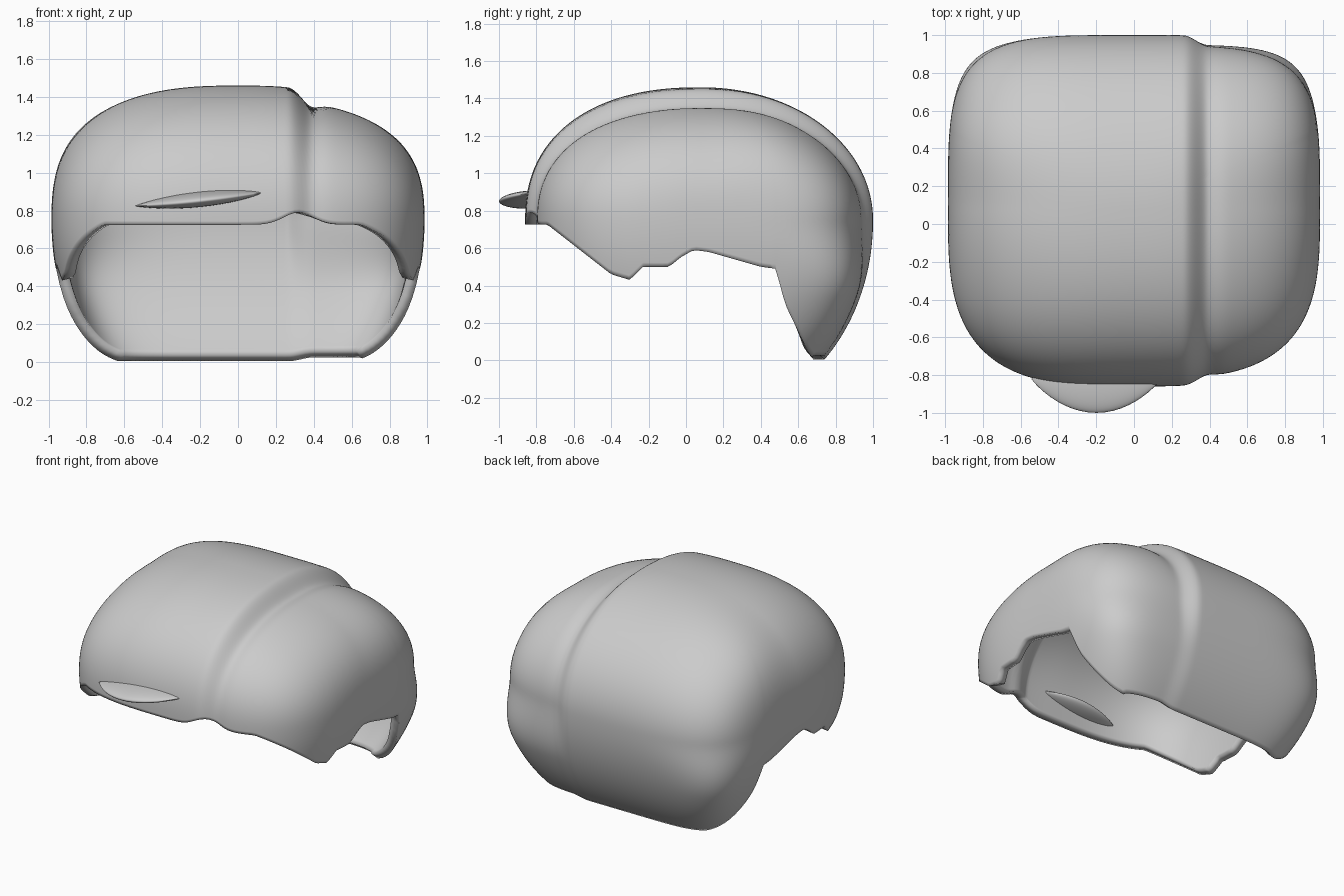
import bpy, bmesh
from math import sin, cos, pi, exp, radians
from mathutils import Vector

old = bpy.data.objects.get("Cube")
if old:
    bpy.data.objects.remove(old, do_unlink=True)

grey = bpy.data.materials.new("plain grey")
grey.use_nodes = True
grey.diffuse_color = (0.6, 0.6, 0.6, 1)
grey.node_tree.nodes["Principled BSDF"].inputs["Base Color"].default_value = grey.diffuse_color

CENTRE = Vector((0, 0.08, 0.75))
# hem height along the depth of the side, front to back
HEM = [(-0.74, 0.725), (-0.4, 0.46), (-0.3, 0.43), (-0.23, 0.5), (-0.09, 0.5),
       (-0.03, 0.55), (0.04, 0.59), (0.12, 0.58), (0.4, 0.5), (0.48, 0.49),
       (0.53, 0.3), (0.65, 0.05), (0.68, 0.005)]


def smoothstep(a, b, v):
    t = min(1, max(0, (v - a) / (b - a)))
    return t * t * (3 - 2 * t)


def bell(v, mid, width):
    return exp(-((v - mid) / width) ** 2)


def hem_height(p):
    if p.y <= HEM[0][0]:
        return HEM[0][1] + 0.065 * bell(p.x, 0.32, 0.11)
    for (y0, z0), (y1, z1) in zip(HEM, HEM[1:]):
        if p.y <= y1:
            return z0 + (z1 - z0) * (p.y - y0) / (y1 - y0)
    return HEM[-1][1] + 0.02 * smoothstep(0.27, 0.4, p.x)


def inside(d):
    """Rounded block, tapered below, lower beyond the parting on the left."""
    below = max(0, -d.z)
    u = abs(d.x) / (0.985 - 0.33 * below ** 2)
    if u >= 1:
        return False
    low = smoothstep(0, 0.4, below)
    step = smoothstep(0.26, 0.4, d.x)
    groove = bell(d.x, 0.39, 0.06)
    if d.y < 0:
        ny, depth = 3.2, 0.94 * (1 - 0.04 * step - 0.01 * groove)
    else:
        ny, depth = 4.2 + 1.8 * low, 0.92 * (1 - (0.06 - 0.04 * low) * step)
    if d.z < 0:
        nz, height = 6, 1.06
    else:
        nz = 2.6 + 0.5 * smoothstep(0, 0.5, d.y) - 0.1 * smoothstep(0, 0.5, -d.y)
        height = 0.71 * (1 - 0.1 * step - 0.03 * groove)
    m = 2.3 if d.y < 0 < d.z else 2.03
    y = abs(d.y) / (depth * (1 - u ** ny) ** (1 / ny))
    z = abs(d.z) / (height * (1 - u ** nz) ** (1 / nz))
    return y ** m + z ** m < 1


def surface(azimuth, elevation):
    ray = Vector((cos(azimuth) * cos(elevation), sin(azimuth) * cos(elevation), sin(elevation)))
    lo, hi = 0.2, 1.9
    for _ in range(18):
        mid = (lo + hi) / 2
        if inside(ray * mid):
            lo = mid
        else:
            hi = mid
    return CENTRE + ray * lo


def hem_elevation(azimuth):
    step = radians(2)
    e = radians(30)
    while e > -1.3:
        p = surface(azimuth, e - step)
        if p.z < hem_height(p):
            break
        e -= step
    lo, hi = e - step, e
    for _ in range(12):
        mid = (lo + hi) / 2
        p = surface(azimuth, mid)
        if p.z < hem_height(p):
            lo = mid
        else:
            hi = mid
    return hi


def finish(obj, angle):
    obj.data.materials.append(grey)
    bpy.ops.object.select_all(action="DESELECT")
    obj.select_set(True)
    bpy.context.view_layer.objects.active = obj
    bpy.ops.object.shade_smooth_by_angle(angle=radians(angle))


# hair shell: columns run from the crown down to the hem
COLUMNS, RINGS = 240, 80
bm = bmesh.new()
crown = bm.verts.new(surface(0, pi / 2))
columns = []
for i in range(COLUMNS):
    az = 2 * pi * i / COLUMNS
    low = hem_elevation(az)
    columns.append([bm.verts.new(surface(az, pi / 2 + (low - pi / 2) * j / RINGS))
                    for j in range(1, RINGS + 1)])
for i, a in enumerate(columns):
    b = columns[(i + 1) % COLUMNS]
    bm.faces.new((crown, a[0], b[0]))
    for j in range(RINGS - 1):
        bm.faces.new((a[j], a[j + 1], b[j + 1], b[j]))
mesh = bpy.data.meshes.new("hair_shell")
bm.to_mesh(mesh)
bm.free()
shell = bpy.data.objects.new("hair_shell", mesh)
bpy.context.collection.objects.link(shell)
finish(shell, 60)
wall = shell.modifiers.new("wall", "SOLIDIFY")
wall.thickness = 0.06
wall.offset = -1

# flat tuft with pointed ends poking out of the fringe, shallower inside
bpy.ops.mesh.primitive_uv_sphere_add(segments=48, ring_count=24, radius=1,
                                     location=(-0.2, -0.82, 0.86),
                                     rotation=(radians(3), radians(-6), 0))
tuft = bpy.context.object
tuft.name = "fringe_tuft"
for v in tuft.data.vertices:
    taper = max(0, 1 - v.co.x ** 2) ** 0.4
    v.co.y *= taper * (0.65 if v.co.y > 0 else 1)
    v.co.z *= taper
tuft.scale = (0.345, 0.18, 0.04)
finish(tuft, 60)
